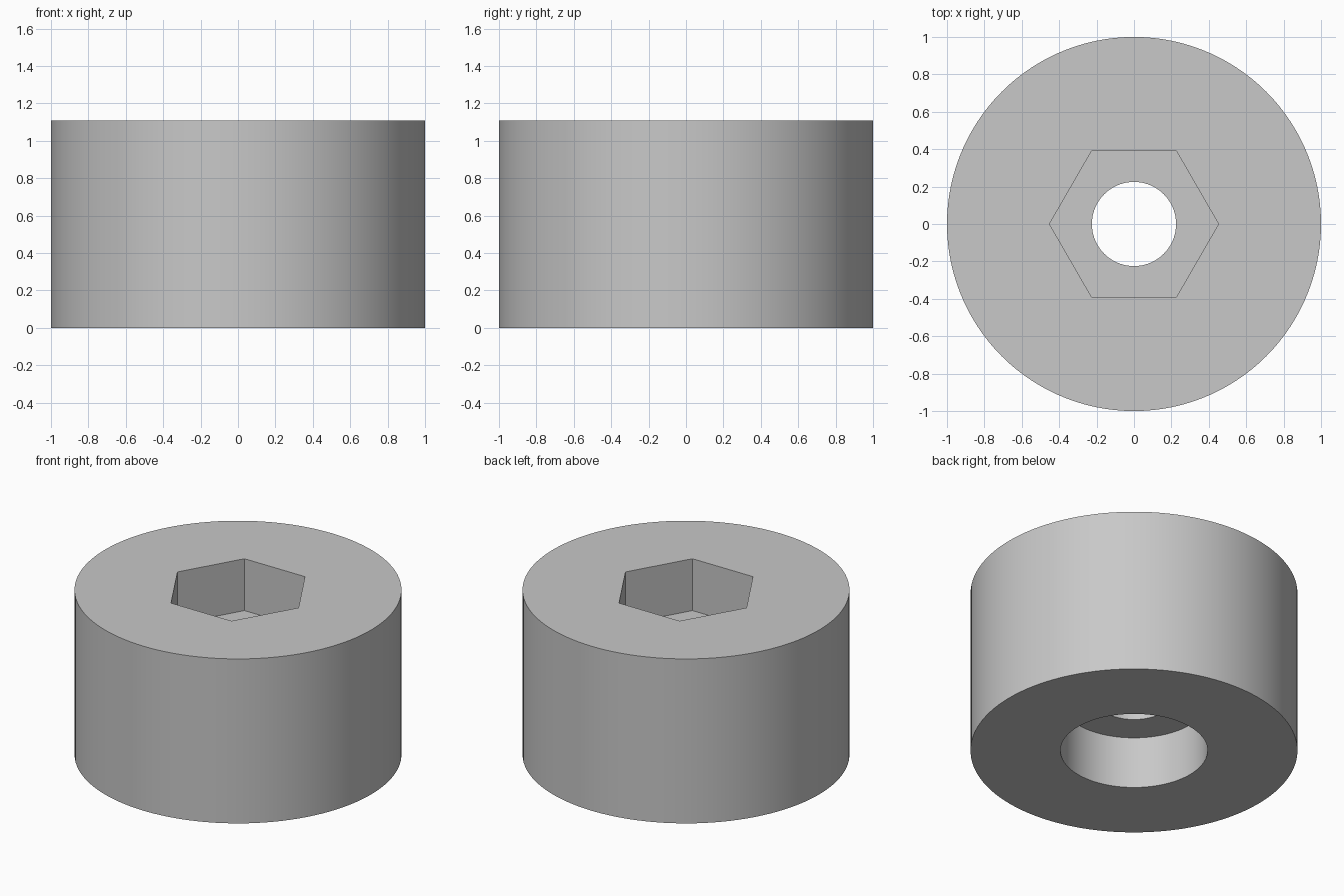
import bpy, bmesh
from math import cos, pi, radians, tau

SEGMENTS = 120      # divisible by six, so the socket corners land on vertices
HEIGHT = 1.11
OUTER = 1.0
SOCKET = 0.452      # centre to corner of the hexagon
HOLE = 0.225
BORE = 0.45
SOCKET_FLOOR = HEIGHT - 0.35
BORE_CEILING = 0.35

if "Cube" in bpy.data.objects:
    bpy.data.objects.remove(bpy.data.objects["Cube"])

# Single grey finish
grey = bpy.data.materials.new("plain_grey")
grey.use_nodes = True
colour = (0.58, 0.58, 0.58, 1)
grey.diffuse_color = colour
grey.node_tree.nodes["Principled BSDF"].inputs["Base Color"].default_value = colour


def circle(radius):
    return lambda angle: radius


def hexagon(corner):
    return lambda angle: corner * cos(pi / 6) / cos(angle % (pi / 3) - pi / 6)


def add_ring(bm, radius_at, z):
    ring = []
    for i in range(SEGMENTS):
        angle = tau * i / SEGMENTS
        r = radius_at(angle)
        ring.append(bm.verts.new((r * cos(angle), r * cos(angle - pi / 2), z)))
    return ring


# Closed section: outer wall, hex socket, through hole, round counterbore
section = [
    (circle(OUTER), 0), (circle(OUTER), HEIGHT),
    (hexagon(SOCKET), HEIGHT), (hexagon(SOCKET), SOCKET_FLOOR),
    (circle(HOLE), SOCKET_FLOOR), (circle(HOLE), BORE_CEILING),
    (circle(BORE), BORE_CEILING), (circle(BORE), 0),
]
bm = bmesh.new()
rings = [add_ring(bm, shape, z) for shape, z in section]
for k, ring in enumerate(rings):
    following = rings[(k + 1) % len(rings)]
    for i in range(SEGMENTS):
        j = (i + 1) % SEGMENTS
        bm.faces.new((ring[i], ring[j], following[j], following[i]))
bmesh.ops.recalc_face_normals(bm, faces=bm.faces)

mesh = bpy.data.meshes.new("socket_collar")
bm.to_mesh(mesh)
bm.free()
mesh.materials.append(grey)
collar = bpy.data.objects.new("socket_collar", mesh)
bpy.context.collection.objects.link(collar)

# Smooth round walls, sharp rims and socket corners
bpy.ops.object.select_all(action="DESELECT")
collar.select_set(True)
bpy.context.view_layer.objects.active = collar
bpy.ops.object.shade_smooth_by_angle(angle=radians(30))
